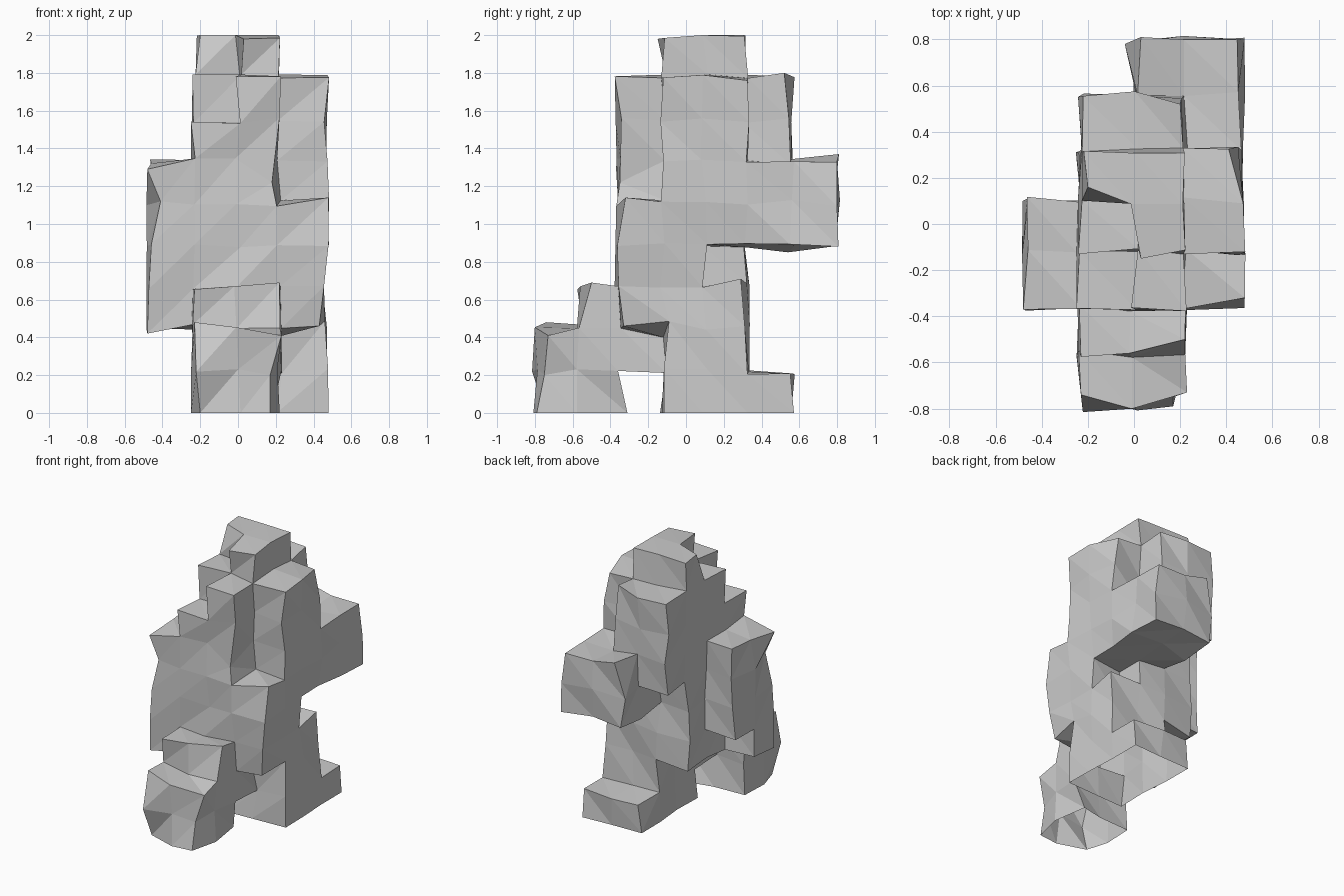
import bpy, bmesh, random

if "Cube" in bpy.data.objects:
    bpy.data.objects.remove(bpy.data.objects["Cube"])

random.seed(7)

# Lattice lines of the blocky rock
GRID = (
    [-0.47, -0.235, 0.0, 0.22, 0.465],
    [-0.80, -0.56, -0.36, -0.12, 0.10, 0.32, 0.56, 0.80],
    [0.0, 0.22, 0.45, 0.67, 0.89, 1.11, 1.33, 1.55, 1.78, 2.0],
)
LIMIT = ((-0.485, 0.485), (-0.815, 0.815), (0.0, 2.0))

# Blocks as cell ranges: (x0, x1, y0, y1, z0, z1), ends excluded
BLOCKS = [
    (1, 3, 0, 1, 0, 2),   # front foot
    (1, 3, 1, 2, 0, 3),   # front foot step
    (2, 3, 2, 3, 1, 8),   # front ridge and arch
    (1, 2, 2, 3, 2, 7),   # front ridge, left
    (0, 1, 2, 3, 2, 6),   # left shoulder
    (0, 1, 3, 4, 3, 6),   # left shoulder, rear
    (3, 4, 2, 3, 2, 5),   # right shoulder
    (2, 3, 3, 5, 0, 9),   # core
    (1, 2, 3, 4, 2, 8),   # core, left
    (1, 2, 4, 5, 2, 9),   # core, left rear
    (3, 4, 3, 4, 0, 8),   # core, right
    (3, 4, 4, 5, 0, 3),   # rear leg
    (2, 4, 5, 6, 0, 1),   # rear foot
    (3, 4, 4, 5, 4, 8),   # upper right
    (1, 2, 5, 6, 5, 8),   # back hump, left
    (2, 3, 5, 6, 4, 8),   # back hump
    (3, 4, 5, 6, 4, 6),   # overhang side
    (2, 4, 6, 7, 4, 6),   # overhang tip
]
cells = {(x, y, z) for x0, x1, y0, y1, z0, z1 in BLOCKS
         for x in range(x0, x1) for y in range(y0, y1) for z in range(z0, z1)}

# Corners that are clearly pulled off the lattice: index, then position
PULLED = [
    (1, 0, 0, -0.20, -0.74, 0.0), (3, 0, 0, 0.17, -0.79, 0.0),     # front foot
    (3, 0, 1, 0.17, -0.75, 0.20), (1, 0, 2, -0.23, -0.74, 0.48),
    (3, 0, 2, 0.23, -0.73, 0.41), (3, 1, 3, 0.22, -0.50, 0.69),
    (2, 1, 3, -0.02, -0.56, 0.67), (3, 2, 0, 0.18, -0.31, 0.0),
    (0, 2, 6, -0.48, -0.37, 1.29), (0, 2, 5, -0.41, -0.36, 1.12),  # left shoulder
    (0, 2, 2, -0.48, -0.36, 0.42),
    (4, 2, 2, 0.43, -0.33, 0.46), (4, 3, 2, 0.46, -0.09, 0.485),   # right shoulder
    (3, 3, 2, 0.20, -0.12, 0.40), (4, 2, 5, 0.48, -0.32, 1.14),
    (3, 2, 6, 0.18, -0.35, 1.22), (2, 3, 9, 0.03, -0.15, 1.98),    # upper body
    (1, 4, 9, -0.20, 0.16, 2.0), (3, 6, 8, 0.20, 0.52, 1.80),
    (4, 5, 8, 0.41, 0.325, 1.76), (4, 5, 3, 0.45, 0.29, 0.71),
    (2, 7, 6, 0.03, 0.81, 1.37), (2, 7, 5, -0.04, 0.78, 1.10),     # overhang
    (2, 6, 4, 0.0, 0.54, 0.85),
]
pulled = {p[:3]: p[3:] for p in PULLED}

bm = bmesh.new()
verts = {}


def corner(key):
    """Shared lattice corner, nudged for a rough look; the base stays flat."""
    if key not in verts:
        co = []
        for axis in range(3):
            value = GRID[axis][key[axis]] + random.uniform(-0.018, 0.018)
            if axis == 2 and key[2] == 0:
                value = 0.0
            low, high = LIMIT[axis]
            co.append(min(max(value, low), high))
        verts[key] = bm.verts.new(pulled.get(key, co))
    return verts[key]


# Skin every exposed cell side with two triangles; the base is left open
for cell in sorted(cells):
    for axis in range(3):
        u, v = (axis + 1) % 3, (axis + 2) % 3
        for side in (0, 1):
            near = list(cell)
            near[axis] += 1 if side else -1
            if tuple(near) in cells or near[2] < 0:
                continue
            quad = []
            for du, dv in ((0, 0), (1, 0), (1, 1), (0, 1)):
                key = list(cell)
                key[axis] += side
                key[u] += du
                key[v] += dv
                quad.append(corner(tuple(key)))
            a, b, c, d = quad
            tris = [(a, b, c), (a, c, d)] if axis == 1 else [(a, b, d), (b, c, d)]
            for tri in tris:
                bm.faces.new(tri if side else tri[::-1])

mesh = bpy.data.meshes.new("rock_formation")
bm.to_mesh(mesh)
bm.free()

# Plain stone colour
stone = bpy.data.materials.new("stone_grey")
stone.diffuse_color = (0.6, 0.6, 0.6, 1.0)
stone.use_nodes = True
stone.node_tree.nodes["Principled BSDF"].inputs["Base Color"].default_value = stone.diffuse_color
mesh.materials.append(stone)

rock = bpy.data.objects.new("rock_formation", mesh)
bpy.context.collection.objects.link(rock)
